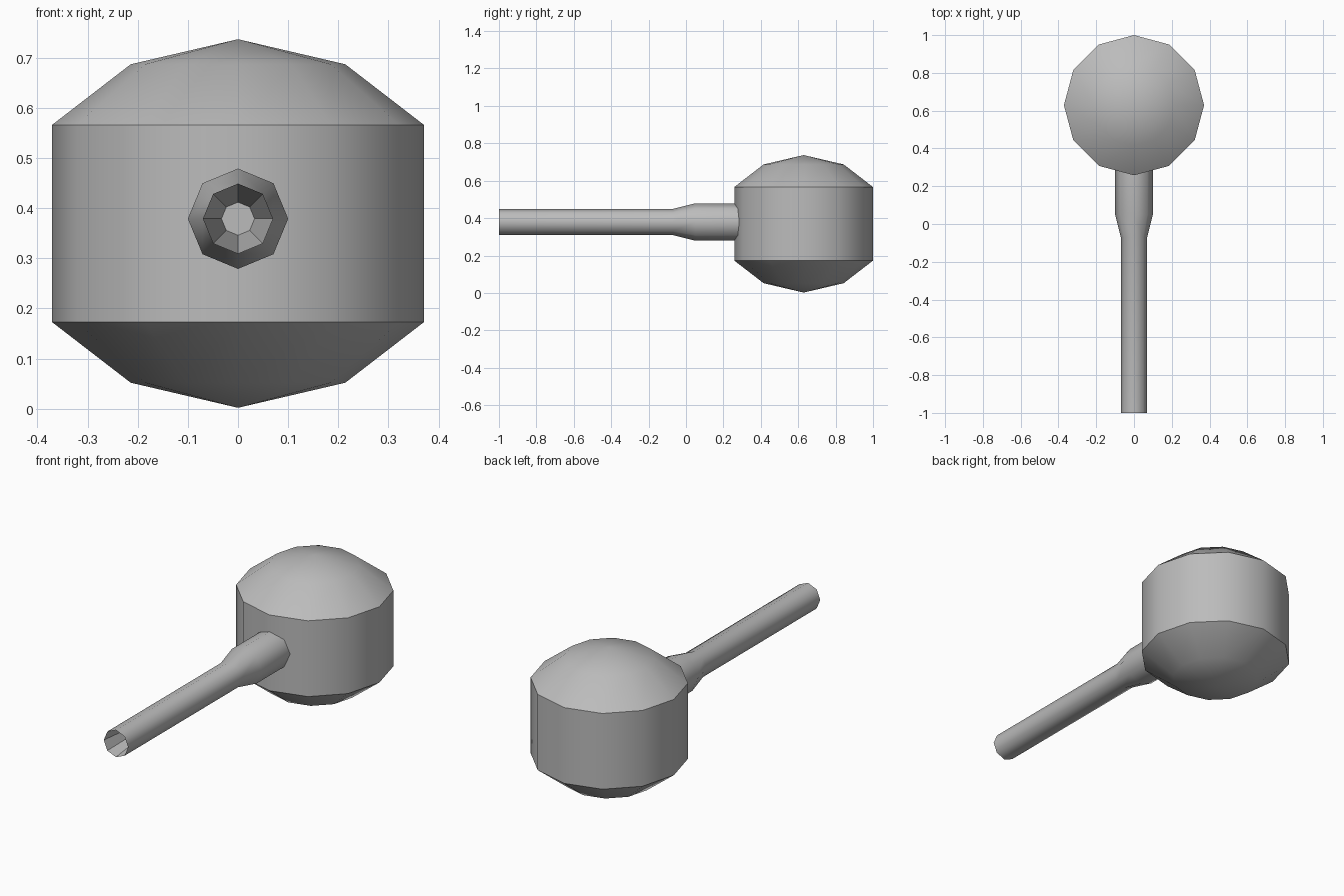
import bpy, bmesh, math

if "Cube" in bpy.data.objects:
    bpy.data.objects.remove(bpy.data.objects["Cube"])

grey = bpy.data.materials.new("plain_grey")
grey.diffuse_color = (0.5, 0.5, 0.5, 1)
grey.use_nodes = True
grey.node_tree.nodes["Principled BSDF"].inputs["Base Color"].default_value = grey.diffuse_color


def lathe(name, profile, sides, place, smooth_angle):
    """Spin (radius, height) points into a closed solid; zero radius makes a pole."""
    bm = bmesh.new()
    rings = []
    for r, h in profile:
        if r == 0:
            rings.append([bm.verts.new(place(0, 0, h))])
        else:
            angles = [2 * math.pi * i / sides for i in range(sides)]
            rings.append([bm.verts.new(place(r * math.cos(a), r * math.sin(a), h))
                          for a in angles])
    for low, high in zip(rings, rings[1:]):
        for i in range(sides):
            j = (i + 1) % sides
            if len(low) == 1:
                bm.faces.new((low[0], high[j], high[i]))
            elif len(high) == 1:
                bm.faces.new((low[i], low[j], high[0]))
            else:
                bm.faces.new((low[i], low[j], high[j], high[i]))
    for ring in (rings[0], rings[-1]):
        if len(ring) > 1:
            bm.faces.new(ring)
    bmesh.ops.recalc_face_normals(bm, faces=bm.faces)
    mesh = bpy.data.meshes.new(name)
    bm.to_mesh(mesh)
    bm.free()
    mesh.materials.append(grey)
    obj = bpy.data.objects.new(name, mesh)
    bpy.context.collection.objects.link(obj)
    bpy.ops.object.select_all(action='DESELECT')
    obj.select_set(True)
    bpy.context.view_layer.objects.active = obj
    bpy.ops.object.shade_smooth_by_angle(angle=math.radians(smooth_angle))
    return obj


# Barrel-shaped head with shallow domes above and below
lathe("head",
      [(0, 0.002), (0.214, 0.052), (0.371, 0.173),
       (0.371, 0.566), (0.214, 0.687), (0, 0.737)],
      12, lambda x, y, h: (x, 0.629 + y, h), 40)

# Eight-sided handle: tapered hollow mouth, shaft, then a thicker collar
handle = lathe("handle",
               [(0.033, -0.72), (0.07, -1.0), (0.07, -0.07),
                (0.1, 0.05), (0.1, 0.31)],
               8, lambda x, z, h: (x, h, 0.379 + z), 46)

# Facets inside the mouth stay flat
for face in handle.data.polygons:
    if -0.99 < face.center.y < -0.71:
        if math.hypot(face.center.x, face.center.z - 0.379) < 0.06:
            face.use_smooth = False
